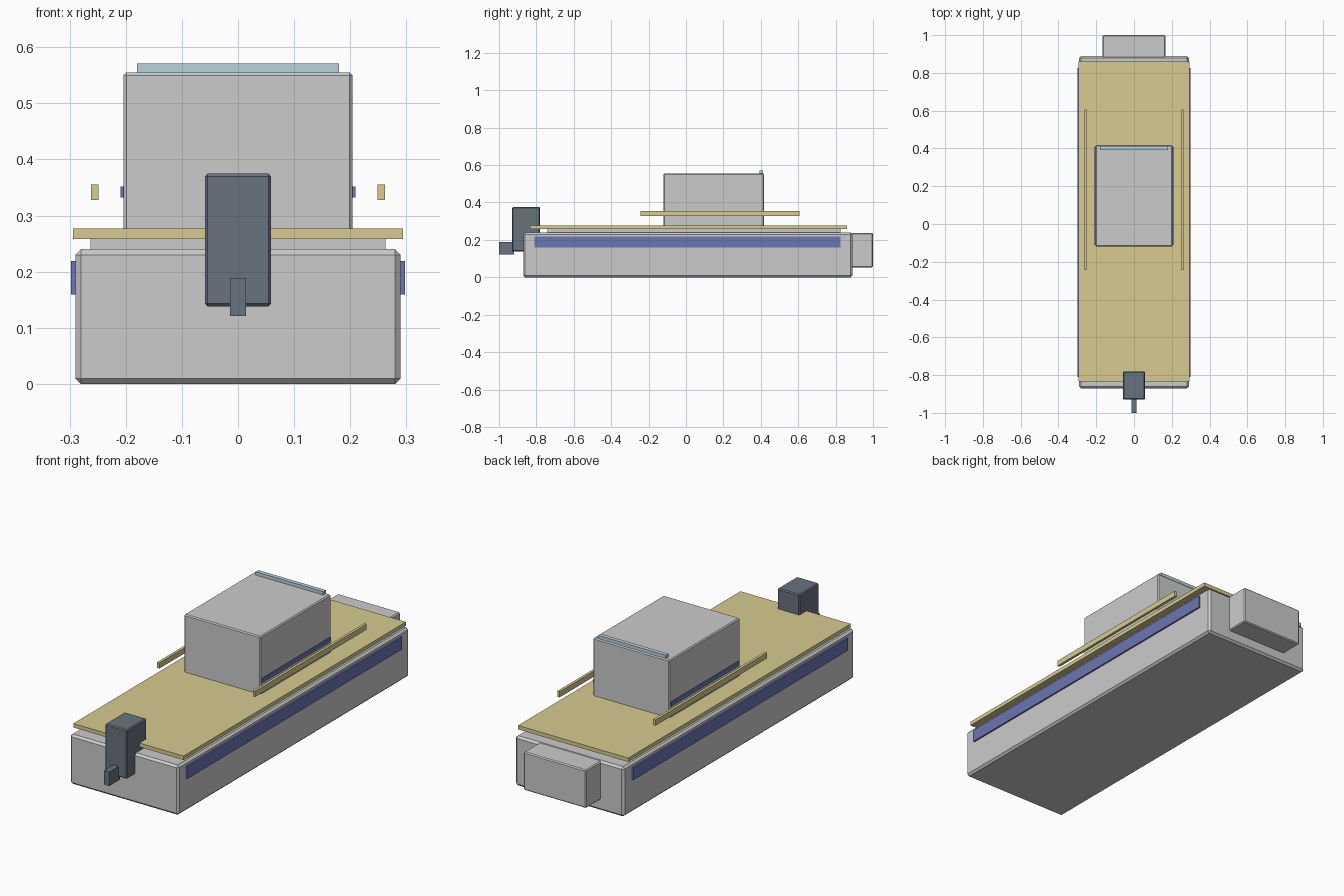
import bpy, bmesh

if "Cube" in bpy.data.objects:
    bpy.data.objects.remove(bpy.data.objects["Cube"])


def material(name, rgb):
    m = bpy.data.materials.new(name)
    m.diffuse_color = (*rgb, 1)
    m.use_nodes = True
    m.node_tree.nodes["Principled BSDF"].inputs["Base Color"].default_value = m.diffuse_color
    return m


TAN = material("tan_deck", (0.68, 0.60, 0.28))
BLUE = material("blue_stripe", (0.15, 0.18, 0.45))
GLASS = material("pale_blue", (0.50, 0.65, 0.73))
DARK = material("dark_slate", (0.14, 0.17, 0.21))


def box(name, x, y, z, mat=None, bevel=0):
    """Box from (min, max) ranges, with optional chamfered edges."""
    bm = bmesh.new()
    bmesh.ops.create_cube(bm, size=1)
    for v in bm.verts:
        v.co = [r[0] + (c + 0.5) * (r[1] - r[0]) for c, r in zip(v.co, (x, y, z))]
    mesh = bpy.data.meshes.new(name)
    bm.to_mesh(mesh)
    bm.free()
    ob = bpy.data.objects.new(name, mesh)
    bpy.context.collection.objects.link(ob)
    if mat:
        mesh.materials.append(mat)
    if bevel:
        mod = ob.modifiers.new("chamfer", 'BEVEL')
        mod.width = bevel
        mod.segments = 1
    return ob


# Hull and layered deck
box("hull", (-0.29, 0.29), (-0.87, 0.89), (0, 0.24), bevel=0.01)
box("deck_base", (-0.263, 0.263), (-0.74, 0.825), (0.235, 0.26))
box("deck", (-0.294, 0.294), (-0.835, 0.86), (0.258, 0.277), TAN)

# Cabin with roof strip
box("cabin", (-0.204, 0.204), (-0.12, 0.417), (0.27, 0.555), bevel=0.005)
box("roof_strip", (-0.18, 0.18), (0.392, 0.412), (0.548, 0.571), GLASS)

# Stern box
box("stern_box", (-0.167, 0.167), (0.87, 1.0), (0.053, 0.237), bevel=0.005)

# Bow housing with nose tab
box("bow_housing", (-0.059, 0.059), (-0.93, -0.78), (0.138, 0.375), DARK, 0.005)
box("bow_tab", (-0.014, 0.014), (-1.0, -0.92), (0.121, 0.189), DARK)

# Mirrored side parts
for side, s in (("left", -1), ("right", 1)):
    def span(a, b):
        return tuple(sorted((s * a, s * b)))
    box(side + "_hull_stripe", span(0.285, 0.298), (-0.81, 0.825), (0.159, 0.219), BLUE)
    box(side + "_cabin_stripe", span(0.198, 0.209), (-0.11, 0.41), (0.332, 0.352), BLUE)
    box(side + "_rail", span(0.249, 0.262), (-0.243, 0.607), (0.328, 0.355), TAN)
